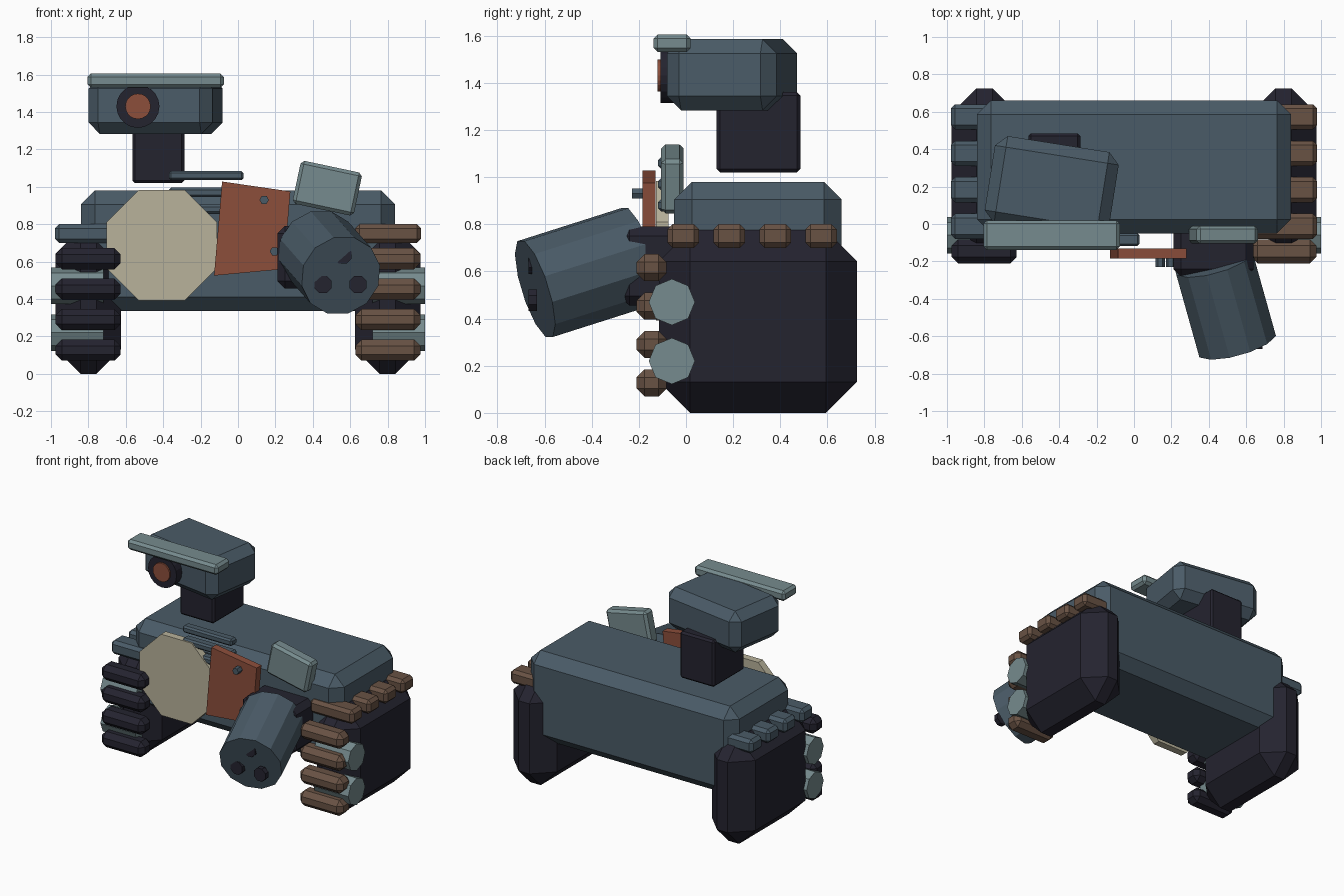
import bpy, bmesh, math
from mathutils import Vector, Matrix

if "Cube" in bpy.data.objects:
    bpy.data.objects.remove(bpy.data.objects["Cube"])


def material(name, r, g, b):
    lin = [((c / 255 + 0.055) / 1.055) ** 2.4 for c in (r, g, b)]
    m = bpy.data.materials.new(name)
    m.diffuse_color = (*lin, 1)
    m.use_nodes = True
    m.node_tree.nodes["Principled BSDF"].inputs["Base Color"].default_value = m.diffuse_color
    return m


SLATE = material("slate", 74, 91, 103)
DARK = material("charcoal", 36, 35, 47)
TEAL = material("pale_teal", 118, 139, 142)
CREAM = material("cream", 184, 178, 155)
RUST = material("rust", 140, 78, 59)
BROWN = material("brown", 104, 82, 68)


def finish(name, bm, mat):
    bmesh.ops.recalc_face_normals(bm, faces=bm.faces)
    me = bpy.data.meshes.new(name)
    bm.to_mesh(me)
    bm.free()
    me.materials.append(mat)
    ob = bpy.data.objects.new(name, me)
    bpy.context.collection.objects.link(ob)
    return ob


def box(name, mat, xs, ys, zs, bevel=0.0, turn=None):
    """Chamfered box between limits, optionally turned about its centre."""
    c = Vector([(a + b) / 2 for a, b in (xs, ys, zs)])
    size = [b - a for a, b in (xs, ys, zs)]
    bm = bmesh.new()
    bmesh.ops.create_cube(bm, size=1)
    bmesh.ops.scale(bm, vec=size, verts=bm.verts)
    if bevel:
        bmesh.ops.bevel(bm, geom=bm.edges[:], offset=bevel, segments=1,
                        affect='EDGES', profile=0.5)
    m = Matrix.Translation(c)
    if turn:
        m = m @ Matrix.Rotation(math.radians(turn[0]), 4, turn[1])
    bm.transform(m)
    return finish(name, bm, mat)


def rod(name, mat, a, b, radius, sides, spin=0.0):
    """Capped prism running from point a to point b."""
    a, b = Vector(a), Vector(b)
    bm = bmesh.new()
    bmesh.ops.create_cone(bm, cap_ends=True, segments=sides, radius1=radius,
                          radius2=radius, depth=(b - a).length)
    q = (b - a).to_track_quat('Z', 'Y').to_matrix().to_4x4()
    bm.transform(Matrix.Translation((a + b) / 2) @ q
                 @ Matrix.Rotation(math.radians(spin), 4, 'Z'))
    return finish(name, bm, mat)


# Hull
box("hull", SLATE, (-0.84, 0.84), (-0.05, 0.66), (0.335, 0.98), 0.075)

# Track units with treads and wheels on both sides
for side, s in (("left", -1), ("right", 1)):
    def span(a, b):
        return tuple(sorted((s * a, s * b)))
    box(side + "_track", DARK, span(0.625, 0.975), (-0.115, 0.725), (0, 0.775), 0.132)
    front_mat, top_mat = (DARK, SLATE) if s < 0 else (BROWN, BROWN)
    for i in range(4):
        z = 0.127 + 0.163 * i
        box(f"{side}_front_tread_{i}", front_mat, span(0.627, 0.975),
            (-0.21, -0.082), (z - 0.057, z + 0.057), 0.034)
        y = -0.012 + 0.195 * i
        box(f"{side}_top_tread_{i}", top_mat, span(0.627, 0.978),
            (y - 0.067, y + 0.067), (0.70, 0.80), 0.022)
    for i, z in enumerate((0.22, 0.47)):
        rod(f"{side}_wheel_{i}", TEAL, (s * 0.72, -0.06, z), (s, -0.06, z), 0.098, 8)

# Turret: neck, head, visor and eye lens
box("neck", DARK, (-0.565, -0.287), (0.13, 0.485), (1.02, 1.36), 0.014)
box("head", SLATE, (-0.775, -0.105), (-0.04, 0.43), (1.283, 1.585), 0.06, (-9, 'Z'))
box("visor", TEAL, (-0.805, -0.075), (-0.138, 0.02), (1.53, 1.605), 0.018)
rod("lens_ring", DARK, (-0.535, -0.108, 1.43), (-0.535, -0.02, 1.43), 0.115, 20)
rod("lens", RUST, (-0.535, -0.12, 1.43), (-0.535, -0.10, 1.43), 0.068, 20)

# Vent bars behind the front plates
for i, z in enumerate((1.06, 0.97, 0.88)):
    box(f"vent_bar_{i}", SLATE, (-0.37, 0.03), (-0.118, -0.05),
        (z - 0.025, z + 0.025), 0.012)

# Octagonal front shield
rod("round_shield", CREAM, (-0.408, -0.128, 0.688), (-0.408, -0.075, 0.688), 0.32, 8, 22.5)

# Crooked patch plate with bolts
bm = bmesh.new()
outline = [(-0.085, 1.028), (0.28, 0.975), (0.245, 0.56), (-0.128, 0.525)]
face = bm.faces.new([bm.verts.new((x, -0.185, z)) for x, z in outline])
ext = bmesh.ops.extrude_face_region(bm, geom=[face])["geom"]
bmesh.ops.translate(bm, vec=(0, 0.055, 0),
                    verts=[g for g in ext if isinstance(g, bmesh.types.BMVert)])
if not face.is_valid or len(bm.faces) < 6:
    bm.faces.new([v for v in bm.verts if v.co.y < -0.18])
finish("patch_plate", bm, RUST)
for i, (x, z) in enumerate(((0.14, 0.93), (0.195, 0.655))):
    rod(f"plate_bolt_{i}", SLATE, (x, -0.23, z), (x, -0.18, z), 0.025, 6, 30)

# Tilted armour block
box("tilted_block", TEAL, (0.31, 0.645), (-0.105, -0.01), (0.875, 1.11), 0.018, (12, 'Y'))

# Cannon on its mount, with three muzzle holes
box("cannon_mount", DARK, (0.21, 0.64), (-0.28, 0.0), (0.455, 0.79), 0.04)
rod("cannon", SLATE, (0.427, -0.20, 0.665), (0.55, -0.64, 0.525), 0.22, 12, 15)
for i, (x, z) in enumerate(((0.56, 0.635), (0.455, 0.478), (0.642, 0.478))):
    rod(f"muzzle_{i}", DARK, (x, -0.668, z), (x, -0.632, z), 0.05, 8, 22.5)
